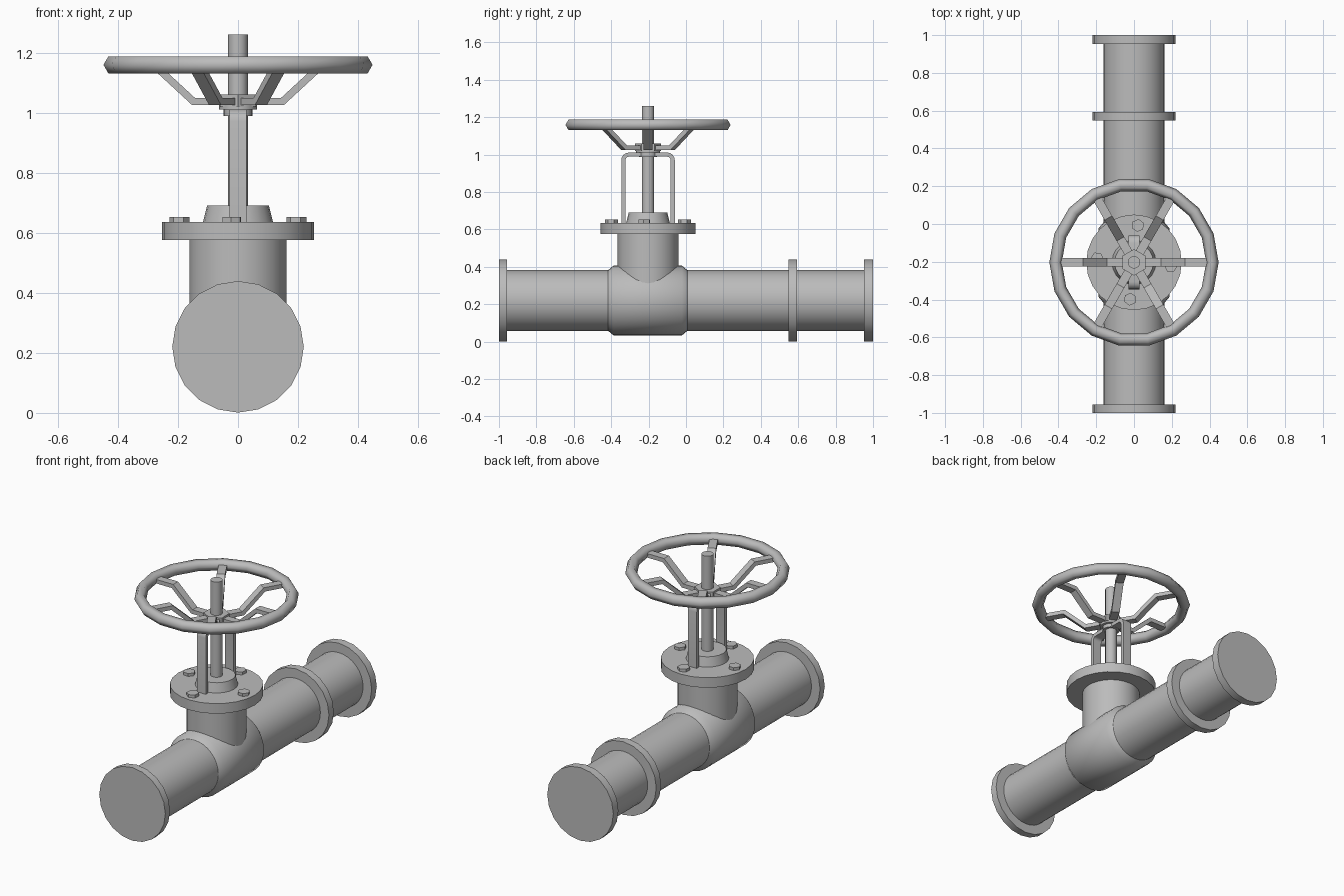
import bpy, bmesh, math
from mathutils import Matrix, Vector

cube = bpy.data.objects.get("Cube")
if cube:
    bpy.data.objects.remove(cube, do_unlink=True)

metal = bpy.data.materials.new("grey_metal")
metal.use_nodes = True
GREY = (0.5, 0.5, 0.5, 1)
metal.diffuse_color = GREY
metal.node_tree.nodes["Principled BSDF"].inputs["Base Color"].default_value = GREY

PIPE_Z = 0.22
VALVE_Y = -0.203
VALVE = Matrix.Translation((0, VALVE_Y, 0))
# Lathe axis z is laid along y for the pipe run
PIPE = Matrix.Translation((0, 0, PIPE_Z)) @ Matrix.Rotation(-math.pi / 2, 4, 'X')


def finish(name, bm, matrix, angle=40):
    bmesh.ops.recalc_face_normals(bm, faces=bm.faces)
    bm.transform(matrix)
    mesh = bpy.data.meshes.new(name)
    bm.to_mesh(mesh)
    bm.free()
    mesh.materials.append(metal)
    obj = bpy.data.objects.new(name, mesh)
    bpy.context.collection.objects.link(obj)
    bpy.ops.object.select_all(action='DESELECT')
    obj.select_set(True)
    bpy.context.view_layer.objects.active = obj
    bpy.ops.object.shade_smooth_by_angle(angle=math.radians(angle))
    return obj


def lathe(name, profile, sides, matrix, closed=False, angle=45):
    """Spin (radius, height) points round z; capped unless closed into a ring."""
    bm = bmesh.new()
    rings = []
    for r, h in profile:
        turns = [2 * math.pi * i / sides for i in range(sides)]
        rings.append([bm.verts.new((r * math.cos(a), r * math.sin(a), h)) for a in turns])
    pairs = list(zip(rings, rings[1:]))
    if closed:
        pairs.append((rings[-1], rings[0]))
    else:
        bm.faces.new(rings[0])
        bm.faces.new(rings[-1])
    for low, high in pairs:
        for i in range(sides):
            j = (i + 1) % sides
            bm.faces.new((low[i], low[j], high[j], high[i]))
    return finish(name, bm, matrix, angle)


def disc(name, radius, low, high, sides, matrix):
    return lathe(name, [(radius, low), (radius, high)], sides, matrix)


def strip(name, path, thick, width, turn):
    """Flat bar following (radius, z) points, turned about the valve axis."""
    bm = bmesh.new()
    pts = [Vector(p) for p in path]
    sections = []
    for i, p in enumerate(pts):
        before = (p - pts[i - 1]).normalized() if i else (pts[1] - p).normalized()
        after = (pts[i + 1] - p).normalized() if i < len(pts) - 1 else before
        along = (before + after).normalized()
        off = Vector((-along.y, along.x)) * thick / 2 / along.dot(before)
        corners = [(1, 1), (1, -1), (-1, -1), (-1, 1)]
        sections.append([bm.verts.new((p.x + s * off.x, t * width / 2, p.y + s * off.y))
                         for s, t in corners])
    for a, b in zip(sections, sections[1:]):
        for i in range(4):
            j = (i + 1) % 4
            bm.faces.new((a[i], a[j], b[j], b[i]))
    bm.faces.new(sections[0])
    bm.faces.new(sections[-1])
    return finish(name, bm, VALVE @ Matrix.Rotation(turn, 4, 'Z'), 35)


# Pipe run, flanges and swollen valve body
disc("pipe", 0.162, -0.98, 0.98, 32, PIPE)
for name, low, high in (("front_flange", -1, -0.956),
                        ("middle_flange", 0.548, 0.594),
                        ("back_flange", 0.952, 1)):
    disc(name, 0.219, low, high, 20, PIPE)
lathe("valve_body", [(0.155, -0.425), (0.187, -0.387), (0.187, -0.022), (0.155, 0.016)],
      32, PIPE)

# Neck, bonnet and stem
disc("neck", 0.162, 0.24, 0.59, 32, VALVE)
disc("bonnet_flange", 0.253, 0.575, 0.635, 24, VALVE)
lathe("bonnet_cone", [(0.118, 0.63), (0.103, 0.69)], 20, VALVE)
disc("stem", 0.033, 0.66, 1.26, 16, VALVE)

# Flange bolts
for i in range(4):
    place = VALVE @ Matrix.Rotation(math.radians(90 * i - 6), 4, 'Z')
    disc(f"bolt_{i + 1}", 0.034, 0.63, 0.652, 6, place @ Matrix.Translation((0.196, 0, 0)))

# Yoke: one bar bent over the bonnet
half, top, bend = 0.132, 1.0, 0.03
arc = [(half - bend + bend * math.cos(a), top - bend + bend * math.sin(a))
       for a in (math.pi / 2 * k / 4 for k in range(5))]
right_side = [(half, 0.63)] + arc
yoke = right_side + [(-r, z) for r, z in reversed(right_side)]
strip("yoke", yoke, 0.022, 0.058, math.pi / 2)

# Handwheel
disc("wheel_collar", 0.048, 0.988, 1.015, 16, VALVE)
disc("wheel_washer", 0.063, 1.01, 1.027, 16, VALVE)
disc("wheel_hub", 0.07, 1.02, 1.06, 6, VALVE @ Matrix.Rotation(math.pi / 6, 4, 'Z'))
spoke = [(0.045, 1.037), (0.148, 1.037), (0.276, 1.155), (0.41, 1.155)]
for i in range(6):
    strip(f"spoke_{i + 1}", spoke, 0.024, 0.046, math.pi / 3 * i)
tube = [(0.415 + 0.033 * math.cos(a), 1.159 + 0.033 * math.sin(a))
        for a in (math.pi / 3 * k for k in range(6))]
lathe("wheel_rim", tube, 18, VALVE, closed=True, angle=65)
